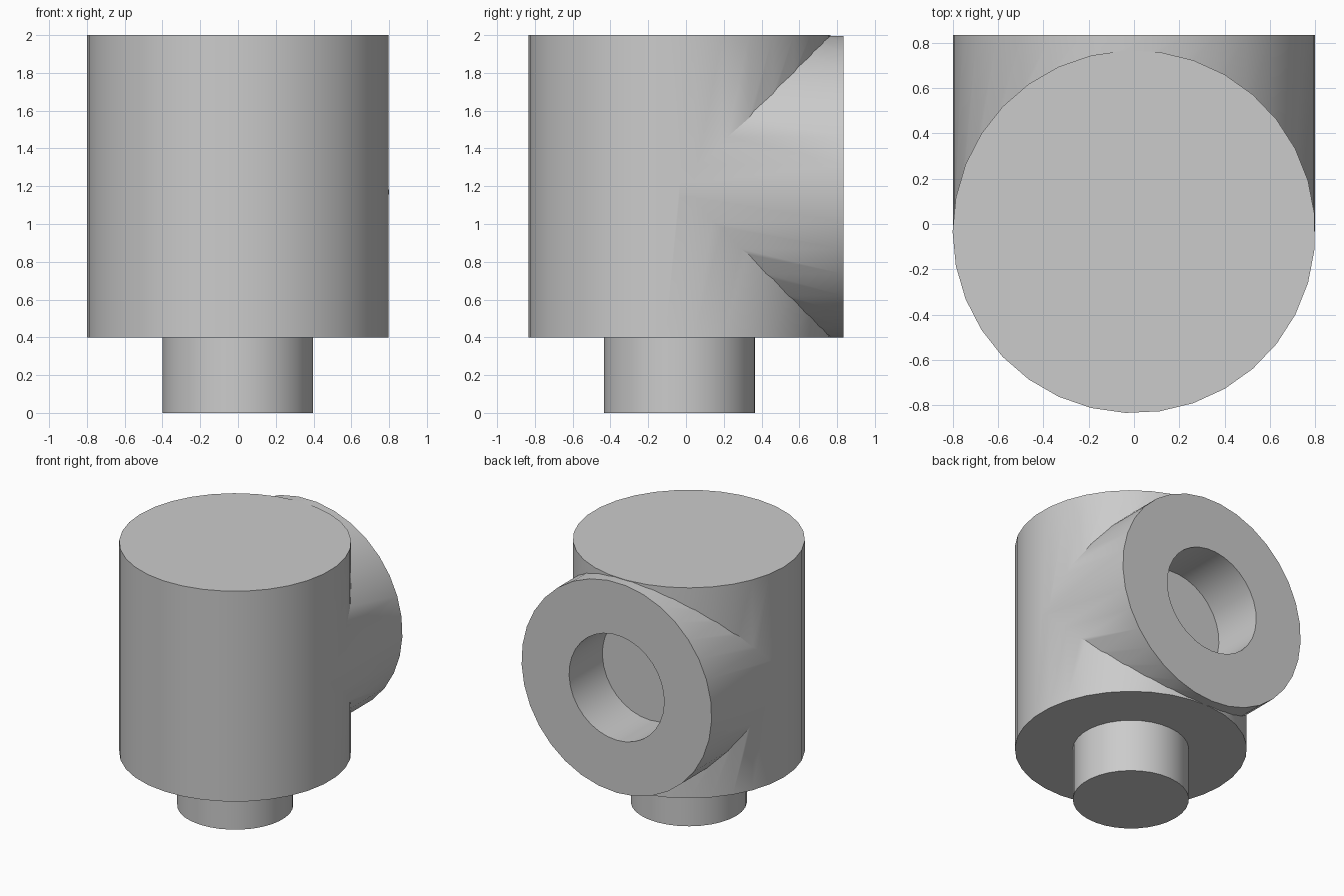
import bpy
import bmesh
from math import cos, sin, pi, radians
from mathutils import Vector

cube = bpy.data.objects.get("Cube")
if cube:
    bpy.data.objects.remove(cube, do_unlink=True)

SIDES = 33
AXIS_Y = -0.034   # depth position of the upright axis
BACK_Y = 0.834    # open face of the socket arm
MID_Z = 1.2

grey = bpy.data.materials.new("plain grey")
grey.use_nodes = True
grey.diffuse_color = (0.6, 0.6, 0.6, 1)
grey.node_tree.nodes["Principled BSDF"].inputs["Base Color"].default_value = (0.6, 0.6, 0.6, 1)


def cylinder(name, radius, base, first, second, travel):
    """Prism whose ring starts at direction `first` and is swept along `travel`."""
    bm = bmesh.new()
    base, u, v, travel = map(Vector, (base, first, second, travel))
    ring = []
    for i in range(SIDES):
        a = 2 * pi * i / SIDES
        ring.append(bm.verts.new(base + radius * (u * cos(a) + v * sin(a))))
    cap = bm.faces.new(ring)
    ext = bmesh.ops.extrude_face_region(bm, geom=[cap], use_keep_orig=True)
    bmesh.ops.translate(bm, vec=travel,
                        verts=[g for g in ext["geom"] if isinstance(g, bmesh.types.BMVert)])
    bmesh.ops.recalc_face_normals(bm, faces=bm.faces)
    mesh = bpy.data.meshes.new(name)
    bm.to_mesh(mesh)
    bm.free()
    mesh.materials.append(grey)
    obj = bpy.data.objects.new(name, mesh)
    bpy.context.collection.objects.link(obj)
    return obj


def upright(name, radius, bottom, top):
    return cylinder(name, radius, (0, AXIS_Y, bottom), (-1, 0, 0), (0, 1, 0), (0, 0, top - bottom))


def sideways(name, radius, start, end):
    return cylinder(name, radius, (0, start, MID_Z), (0, 0, -1), (1, 0, 0), (0, end - start, 0))


def combine(target, tool, operation):
    mod = target.modifiers.new(operation.lower(), 'BOOLEAN')
    mod.operation = operation
    mod.solver = 'EXACT'
    mod.object = tool
    bpy.context.view_layer.objects.active = target
    bpy.ops.object.modifier_apply(modifier=mod.name)
    bpy.data.objects.remove(tool, do_unlink=True)


# Main drum with the arm at the back and the pin underneath
body = upright("connector_body", 0.8, 0.4, 2.0)
combine(body, sideways("socket_arm", 0.8, AXIS_Y, BACK_Y), 'UNION')
combine(body, upright("bottom_pin", 0.4, 0, 0.6), 'UNION')

# Blind round hole in the arm, as deep as the pin is long
combine(body, sideways("socket_hole", 0.4, BACK_Y - 0.4, BACK_Y + 0.2), 'DIFFERENCE')

bpy.ops.object.select_all(action='DESELECT')
body.select_set(True)
bpy.context.view_layer.objects.active = body
bpy.ops.object.shade_smooth_by_angle(angle=radians(30))
